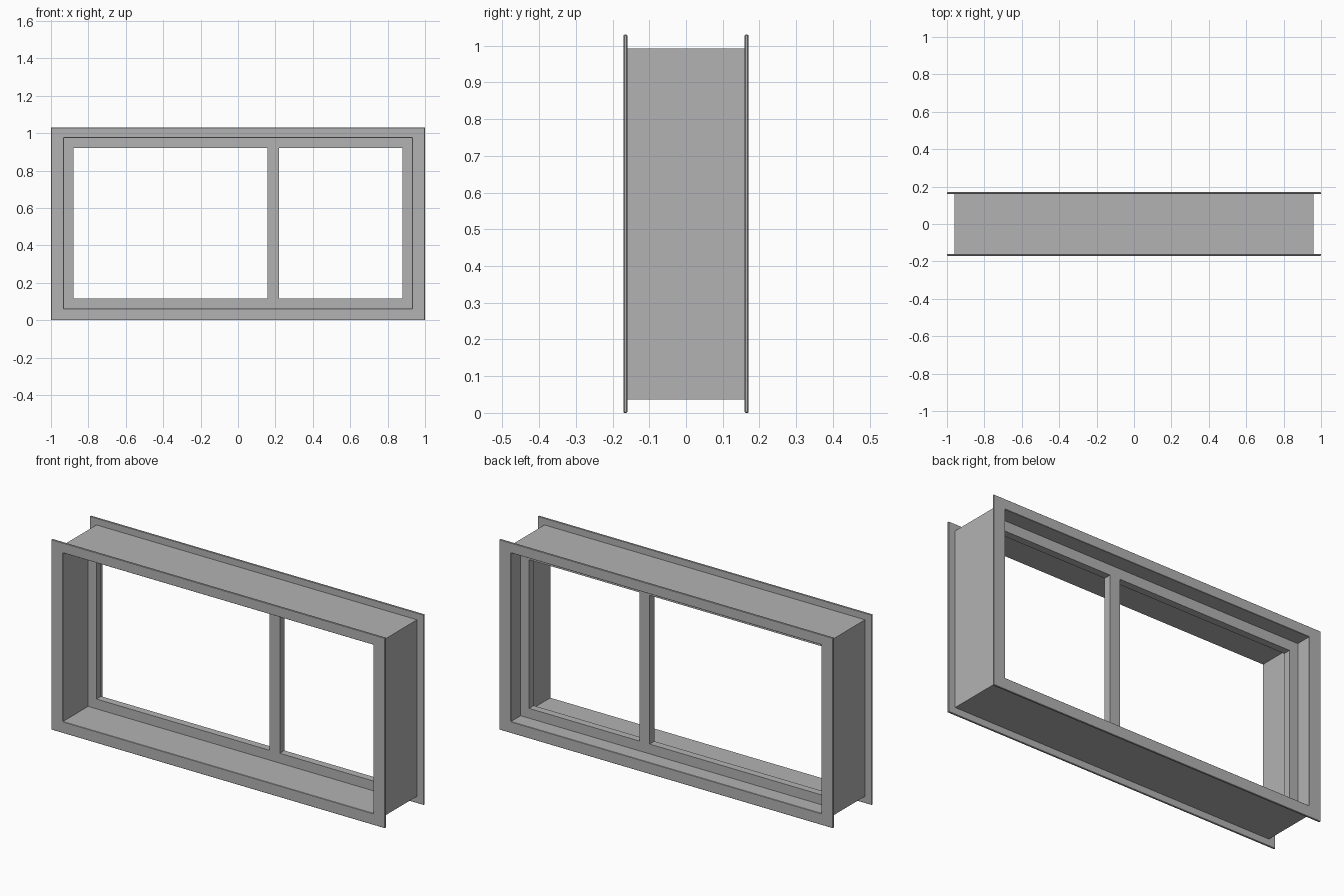
import bpy
import bmesh

cube = bpy.data.objects.get("Cube")
if cube:
    bpy.data.objects.remove(cube, do_unlink=True)

GREY = (0.45, 0.45, 0.45, 1.0)
grey = bpy.data.materials.new("grey_metal")
grey.use_nodes = True
grey.diffuse_color = GREY
grey.node_tree.nodes["Principled BSDF"].inputs["Base Color"].default_value = GREY


def add_object(name, bm):
    bmesh.ops.recalc_face_normals(bm, faces=bm.faces)
    mesh = bpy.data.meshes.new(name)
    bm.to_mesh(mesh)
    bm.free()
    mesh.materials.append(grey)
    obj = bpy.data.objects.new(name, mesh)
    bpy.context.collection.objects.link(obj)
    return obj


def ring(name, outer, inner, y0, y1):
    """Rectangular frame; outer and inner are (half width, bottom, top)."""
    bm = bmesh.new()
    loops = []
    for (w, low, high), y in ((outer, y0), (inner, y0), (inner, y1), (outer, y1)):
        corners = ((-w, low), (w, low), (w, high), (-w, high))
        loops.append([bm.verts.new((x, y, z)) for x, z in corners])
    for k in range(4):
        a, b = loops[k], loops[(k + 1) % 4]
        for i in range(4):
            j = (i + 1) % 4
            bm.faces.new((a[i], a[j], b[j], b[i]))
    return add_object(name, bm)


def box(name, x0, x1, y0, y1, z0, z1):
    bm = bmesh.new()
    bmesh.ops.create_cube(bm, size=1)
    for v in bm.verts:
        v.co.x = x1 if v.co.x > 0 else x0
        v.co.y = y1 if v.co.y > 0 else y0
        v.co.z = z1 if v.co.z > 0 else z0
    return add_object(name, bm)


# Nested rectangles: flange edge, box outside, box inside, glazing opening
FLANGE = (1.0, 0.0, 1.03)
BOX = (0.96, 0.037, 0.993)
LINING = (0.93, 0.062, 0.975)
OPENING = (0.88, 0.115, 0.92)
SASH_FRONT, SASH_BACK = 0.046, 0.086

# Deep box lining the wall
ring("jamb_box", BOX, LINING, -0.165, 0.165)

# Thin flanges on both sides, with slightly eased edges
for name, y0, y1 in (("front_flange", -0.17, -0.16), ("back_flange", 0.16, 0.17)):
    flange = ring(name, FLANGE, LINING, y0, y1)
    bevel = flange.modifiers.new("eased_edges", "BEVEL")
    bevel.width = 0.002
    bevel.segments = 1

# Sash frame and off-centre upright bar
ring("sash_frame", LINING, OPENING, SASH_FRONT, SASH_BACK)
box("mullion", 0.157, 0.218, SASH_FRONT, SASH_BACK, OPENING[1], OPENING[2])
